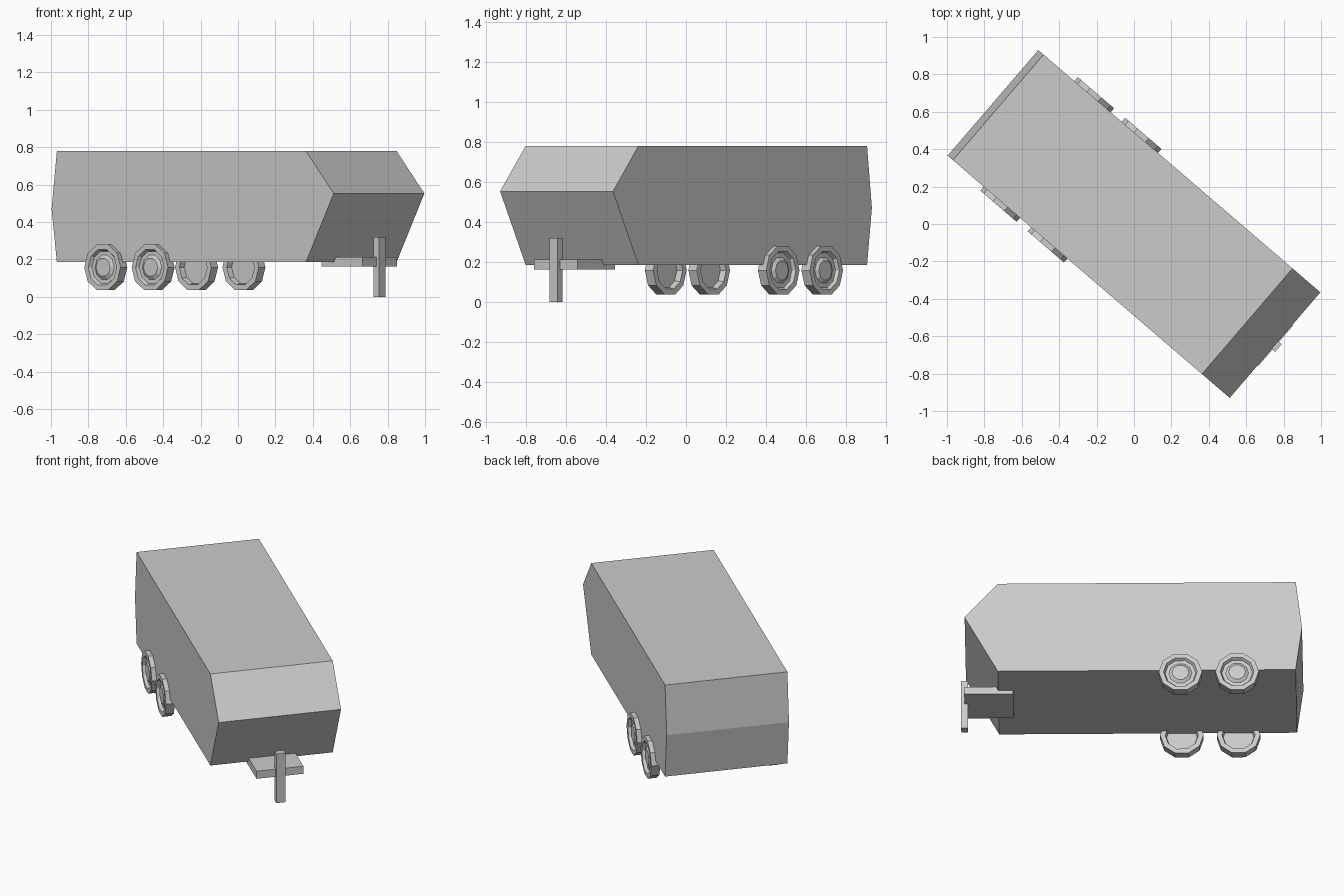
import bpy, bmesh
from math import radians, cos, sin, pi
from mathutils import Matrix

if "Cube" in bpy.data.objects:
    bpy.data.objects.remove(bpy.data.objects["Cube"])

# Trailer is modelled along local x (forward), then turned to its heading
HEADING = Matrix.Rotation(radians(-40.65), 4, 'Z')


def finish(name, bm):
    bmesh.ops.recalc_face_normals(bm, faces=bm.faces[:])
    bm.transform(HEADING)
    mesh = bpy.data.meshes.new(name)
    bm.to_mesh(mesh)
    bm.free()
    obj = bpy.data.objects.new(name, mesh)
    bpy.context.collection.objects.link(obj)
    return obj


def box(name, x0, x1, y0, y1, z0, z1):
    bm = bmesh.new()
    size = Matrix.Diagonal((x1 - x0, y1 - y0, z1 - z0, 1))
    place = Matrix.Translation(((x0 + x1) / 2, (y0 + y1) / 2, (z0 + z1) / 2))
    bmesh.ops.create_cube(bm, size=1, matrix=place @ size)
    return finish(name, bm)


def extruded_profile(name, profile, half_width):
    bm = bmesh.new()
    face = bm.faces.new([bm.verts.new((x, -half_width, z)) for x, z in profile])
    new = bmesh.ops.extrude_face_region(bm, geom=[face], use_keep_orig=True)
    verts = [g for g in new['geom'] if isinstance(g, bmesh.types.BMVert)]
    bmesh.ops.translate(bm, verts=verts, vec=(0, 2 * half_width, 0))
    return finish(name, bm)


def wheel(name, x, z, side, profile, sides=10):
    # Ten-sided lathe about the axle; profile is (radius, distance from centreline)
    bm = bmesh.new()
    rings = []
    for r, y in profile:
        rings.append([bm.verts.new((x + r * cos(2 * pi * i / sides), side * y,
                                    z + r * sin(2 * pi * i / sides)))
                      for i in range(sides)])
    for a, b in zip(rings, rings[1:]):
        for i in range(sides):
            j = (i + 1) % sides
            bm.faces.new((a[i], a[j], b[j], b[i]))
    bm.faces.new(rings[0])
    bm.faces.new(rings[-1])
    return finish(name, bm)


# Caravan shell
extruded_profile("trailer_body", [
    (-0.957, 0.185), (0.798, 0.185), (0.994, 0.553),
    (0.798, 0.78), (-0.957, 0.78), (-0.994, 0.47)], 0.372)

# Hitch plate and jack post
box("hitch_plate", 0.71, 0.999, -0.143, 0.143, 0.163, 0.212)
box("jack_post", 0.978, 1.018, -0.027, 0.027, 0.0, 0.32)

# Tyres with recessed rims and raised hubs, two per side
WHEEL = [(0.09, 0.376), (0.098, 0.345), (0.128, 0.345), (0.128, 0.40),
         (0.1, 0.40), (0.09, 0.382), (0.068, 0.382), (0.05, 0.394)]
for side, label in ((-1, "right"), (1, "left")):
    for x, spot in ((-0.278, "front"), (-0.612, "rear")):
        wheel(f"{spot}_{label}_wheel", x, 0.158, side, WHEEL)
